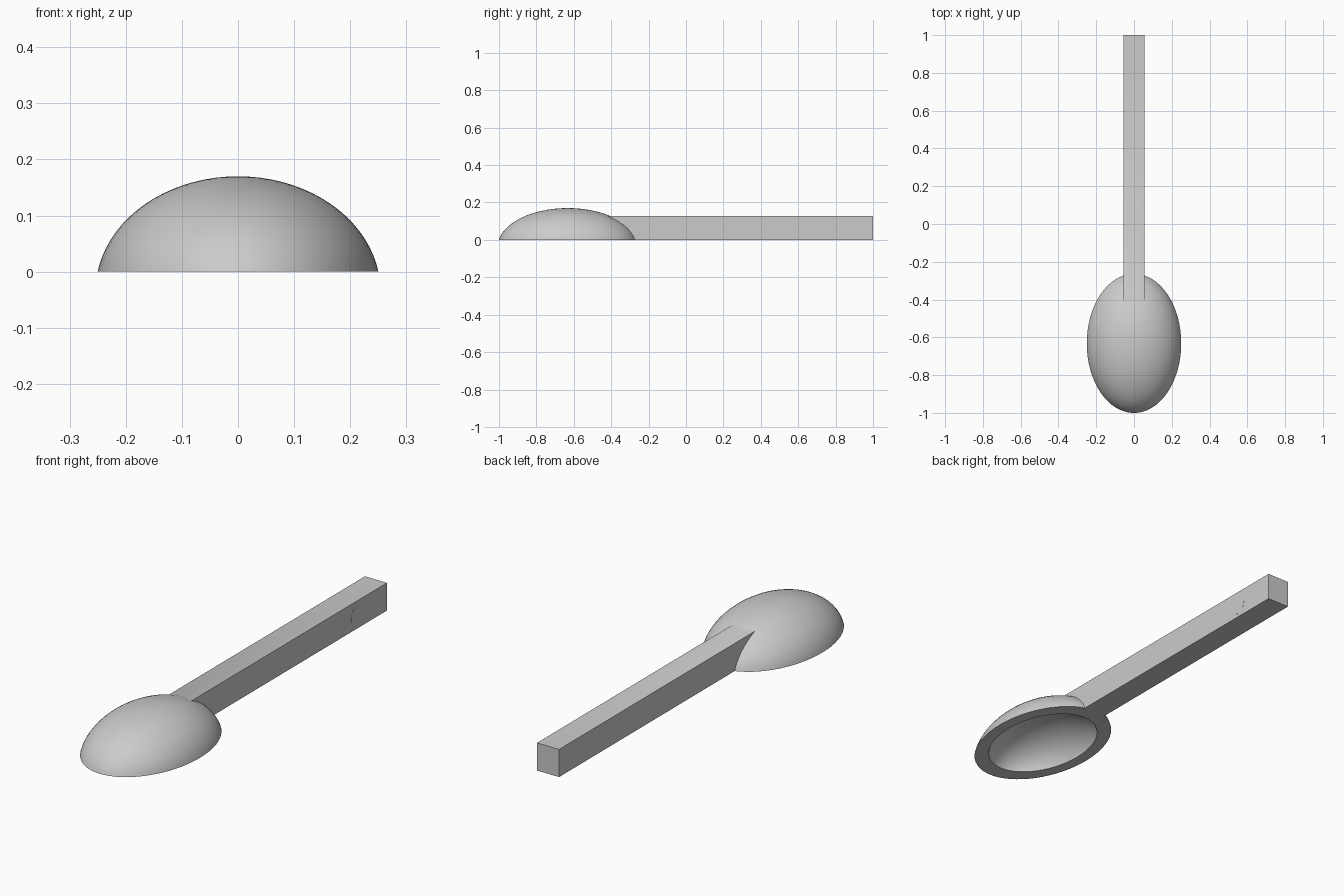
import bpy
import math

cube = bpy.data.objects.get("Cube")
if cube:
    bpy.data.objects.remove(cube, do_unlink=True)

# Single grey finish
grey = bpy.data.materials.new("grey plastic")
grey.use_nodes = True
colour = (0.6, 0.6, 0.6, 1)
grey.diffuse_color = colour
grey.node_tree.nodes["Principled BSDF"].inputs["Base Color"].default_value = colour

BOWL_Y, SINK = -0.632, 0.035          # ellipsoid centre, below the ground plane
SEMI = (0.254, 0.374, 0.205)


def finish(name, size):
    ob = bpy.context.object
    ob.name = name
    ob.scale = size
    bpy.ops.object.transform_apply(location=True, rotation=True, scale=True)
    ob.data.materials.append(grey)
    return ob


def ellipsoid(name, factor):
    bpy.ops.mesh.primitive_uv_sphere_add(segments=64, ring_count=40, radius=1,
                                         location=(0, BOWL_Y, -SINK))
    return finish(name, [s * factor for s in SEMI])


def box(name, low, high):
    centre = [(a + b) / 2 for a, b in zip(low, high)]
    bpy.ops.mesh.primitive_cube_add(size=1, location=centre)
    return finish(name, [b - a for a, b in zip(low, high)])


def boolean(target, tool, operation):
    mod = target.modifiers.new(operation, "BOOLEAN")
    mod.operation, mod.solver, mod.object = operation, "EXACT", tool
    bpy.context.view_layer.objects.active = target
    bpy.ops.object.modifier_apply(modifier=mod.name)


# Bowl and handle, fused, then hollowed and cut flat at the rim
spoon = ellipsoid("spoon_body", 1)
handle = box("handle", (-0.056, -0.5, -0.1), (0.056, 1, 0.127))
hollow = ellipsoid("hollow_cutter", 0.8)
ground = box("rim_cutter", (-1, -2, -1), (1, 2, 0))
boolean(spoon, handle, "UNION")
boolean(spoon, hollow, "DIFFERENCE")
boolean(spoon, ground, "DIFFERENCE")
for helper in (handle, hollow, ground):
    bpy.data.objects.remove(helper, do_unlink=True)

bpy.ops.object.select_all(action="DESELECT")
spoon.select_set(True)
bpy.context.view_layer.objects.active = spoon
bpy.ops.object.shade_smooth_by_angle(angle=math.radians(30))

# Round plug set almost flush in the side of the handle
bpy.ops.mesh.primitive_cylinder_add(vertices=32, radius=0.044, depth=0.006,
                                    location=(0.0535, 0.784, 0.06),
                                    rotation=(0, math.pi / 2, 0))
finish("handle_plug", (1, 1, 1))
